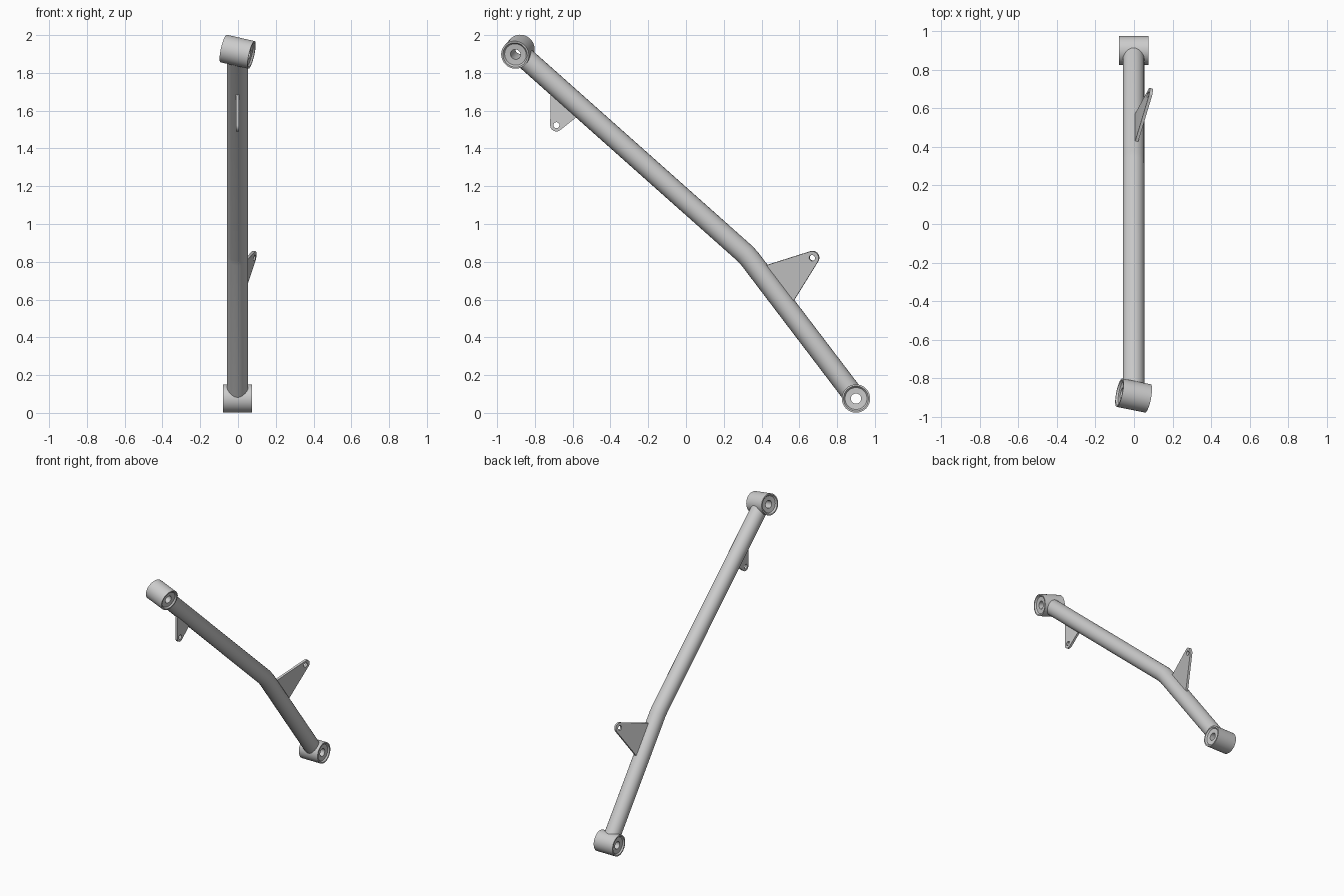
import bpy, math
from mathutils import Vector, Matrix, geometry

if "Cube" in bpy.data.objects:
    bpy.data.objects.remove(bpy.data.objects["Cube"])

TILT = math.radians(17)
X0 = -0.002
TOP, BEND, LOW = (Vector((X0, -0.89, 1.912)), Vector((X0, 0.325, 0.832)),
                  Vector((X0, 0.9, 0.076)))
X = Vector((1, 0, 0))
d_up = (BEND - TOP).normalized()
d_low = (LOW - BEND).normalized()


def frame(u, v, origin):
    m = Matrix((u, v, u.cross(v))).transposed().to_4x4()
    m.translation = origin
    return m


def finish(ob, angle=35):
    bpy.ops.object.select_all(action='DESELECT')
    ob.select_set(True)
    bpy.context.view_layer.objects.active = ob
    if ob.type == 'CURVE':
        bpy.ops.object.convert(target='MESH')
    bpy.ops.object.shade_smooth_by_angle(angle=math.radians(angle))


def curve(name, dims, loops, cyclic):
    cu = bpy.data.curves.new(name, 'CURVE')
    cu.dimensions = dims
    for pts in loops:
        sp = cu.splines.new('POLY')
        sp.points.add(len(pts) - 1)
        for p, co in zip(sp.points, pts):
            p.co = (*co, 0, 1) if len(co) == 2 else (*co, 1)
        sp.use_cyclic_u = cyclic
    ob = bpy.data.objects.new(name, cu)
    bpy.context.collection.objects.link(ob)
    return ob


def circle(c, r, n=24):
    return [(c[0] + r * math.cos(2 * math.pi * i / n),
             c[1] + r * math.sin(2 * math.pi * i / n)) for i in range(n)]


def bushing(name, axis, side, origin, n=40):
    # closed ring profile: outer wall, rim, dished face, through hole
    h = 0.077
    half = [(h, 0.075), (h, 0.066), (h - 0.01, 0.058), (h - 0.012, 0.027)]
    prof = half + [(-x, r) for x, r in reversed(half)]
    k = len(prof)
    verts = [(x, r * math.cos(2 * math.pi * i / n), r * math.sin(2 * math.pi * i / n))
             for i in range(n) for x, r in prof]
    faces = [(i * k + j, i * k + (j + 1) % k, (i + 1) % n * k + (j + 1) % k,
              (i + 1) % n * k + j) for i in range(n) for j in range(k)]
    me = bpy.data.meshes.new(name)
    me.from_pydata(verts, [], faces)
    ob = bpy.data.objects.new(name, me)
    bpy.context.collection.objects.link(ob)
    import bmesh
    bm = bmesh.new()
    bm.from_mesh(me)
    bmesh.ops.recalc_face_normals(bm, faces=bm.faces)
    bm.to_mesh(me)
    bm.free()
    ob.matrix_world = frame(axis, side, origin)
    finish(ob)


def bracket(name, base, tip, radius, matrix):
    # rounded triangular plate with a bolt hole near its tip
    pts = base + circle(tip, radius, 32)
    hull = [pts[i] for i in geometry.convex_hull_2d([Vector(p) for p in pts])]
    ob = curve(name, '2D', [hull, circle(tip, 0.016)], True)
    ob.data.fill_mode = 'BOTH'
    ob.data.extrude = 0.008
    ob.matrix_world = matrix
    finish(ob)


# Bent main tube, stopping inside the end bushings
tube = curve('main_tube', '3D', [[TOP + d_up * 0.05, BEND - d_up * 0.02,
                                  BEND + d_low * 0.02, LOW - d_low * 0.05]], False)
tube.data.bevel_depth = 0.056
tube.data.bevel_resolution = 10
tube.data.use_fill_caps = True
finish(tube)

# End bushings, the upper one twisted about the tube
bushing('lower_bushing', X, Vector((0, 1, 0)), LOW)
n_up = d_up.cross(X)
n_up = n_up if n_up.z < 0 else -n_up
axis = X * math.cos(TILT) + n_up * math.sin(TILT)
bushing('upper_bushing', axis, d_up, TOP)

# Lower bracket leans sideways, in a plane containing the tube axis
n_low = d_low.cross(X)
n_low = n_low if n_low.z > 0 else -n_low
lean = n_low * math.cos(TILT) + X * math.sin(TILT)
bracket('lower_bracket', [(0.095, 0.035), (0.345, 0.035)], (0.217, 0.28), 0.036,
        frame(d_low, lean, BEND))

# Upper bracket hangs in the centre plane
bracket('upper_bracket', [(-0.717, 1.72), (-0.55, 1.59)], (-0.686, 1.523), 0.033,
        frame(Vector((0, 1, 0)), Vector((0, 0, 1)), Vector((X0, 0, 0))))
